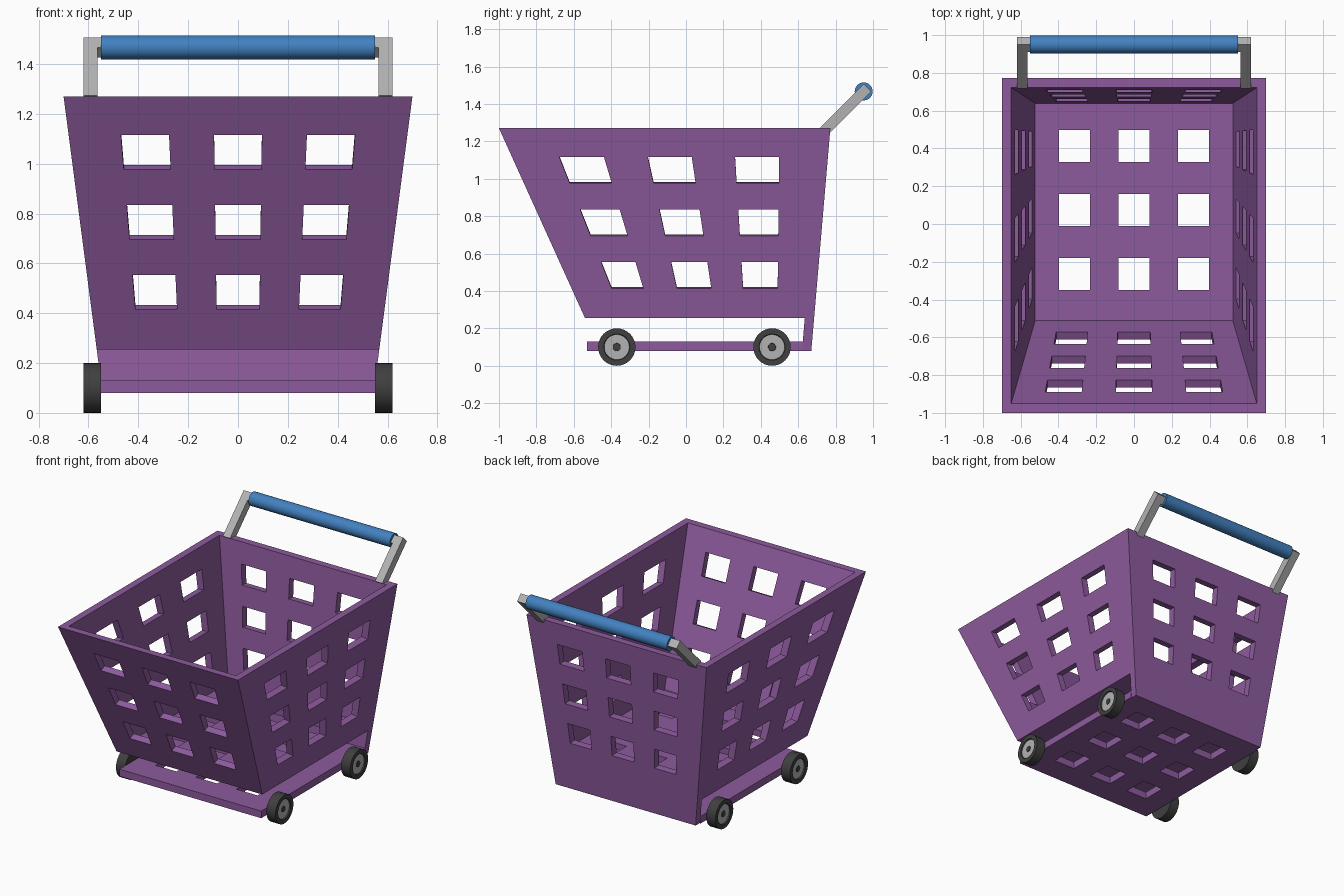
import bpy, bmesh, math
from mathutils import Vector, Matrix

if "Cube" in bpy.data.objects:
    bpy.data.objects.remove(bpy.data.objects["Cube"])


def material(name, rgb):
    m = bpy.data.materials.new(name)
    m.diffuse_color = (*rgb, 1)
    m.use_nodes = True
    m.node_tree.nodes["Principled BSDF"].inputs["Base Color"].default_value = m.diffuse_color
    return m


PURPLE = material("purple plastic", (0.27, 0.105, 0.34))
BLUE = material("blue grip", (0.055, 0.22, 0.53))
GREY = material("light grey metal", (0.45, 0.45, 0.45))
DARK = material("dark rubber", (0.05, 0.05, 0.05))


def finish(name, bm, *mats):
    bmesh.ops.recalc_face_normals(bm, faces=bm.faces)
    me = bpy.data.meshes.new(name)
    bm.to_mesh(me)
    bm.free()
    for m in mats:
        me.materials.append(m)
    ob = bpy.data.objects.new(name, me)
    bpy.context.collection.objects.link(ob)
    return ob


def smooth(ob):
    bpy.ops.object.select_all(action='DESELECT')
    ob.select_set(True)
    bpy.context.view_layer.objects.active = ob
    bpy.ops.object.shade_smooth_by_angle(angle=math.radians(35))


def panel(name, skin_a, skin_b):
    """Slab between two 8x8 point grids, leaving out the 3x3 hole cells."""
    bm = bmesh.new()
    a, b = ([[bm.verts.new(p) for p in row] for row in s] for s in (skin_a, skin_b))
    solid = {(i, j) for i in range(7) for j in range(7) if not (i % 2 and j % 2)}
    for i, j in solid:
        for g in (a, b):
            bm.faces.new((g[i][j], g[i + 1][j], g[i + 1][j + 1], g[i][j + 1]))
        sides = {(i - 1, j): ((i, j), (i, j + 1)), (i + 1, j): ((i + 1, j), (i + 1, j + 1)),
                 (i, j - 1): ((i, j), (i + 1, j)), (i, j + 1): ((i, j + 1), (i + 1, j + 1))}
        for other, ((p, q), (r, s)) in sides.items():
            if other not in solid:
                bm.faces.new((a[p][q], a[r][s], b[r][s], b[p][q]))
    return finish(name, bm, PURPLE)


# Basket outline: half width, front and back at a height, d = inward offset
LOW, TOP = 0.255, 1.27
def half(z, d=0): return 0.567 + 0.133 * (z - LOW) / (TOP - LOW) - d
def front(z, d=0): return -0.54 - 0.46 * (z - LOW) / (TOP - LOW) + d
def back(z, d=0): return 0.685 + 0.087 * (z - LOW) / (TOP - LOW) - d


ROWS = [LOW, 0.414, 0.554, 0.695, 0.835, 0.976, 1.116, TOP]
T = 0.05
# hole edges along each wall, at z = 0.42 and z = 1.12
FRONT_COLS = [(-0.412, -0.47), (-0.245, -0.277), (-0.086, -0.096),
              (0.086, 0.096), (0.245, 0.277), (0.412, 0.47)]
SIDE_COLS = [(-0.40, -0.679), (-0.23, -0.44), (-0.05, -0.205),
             (0.134, 0.03), (0.305, 0.262), (0.49, 0.498)]


def wall(name, cols, ends, plane, place):
    """ends(z, d): limits along the wall; plane(z, d): its position across."""
    slope = (plane(1) - plane(0))
    inward = 1 if plane(1, 0.1) > plane(1) else -1
    k = T / (1 + slope * slope)
    outer, inner = [], []
    for i in range(8):
        ro, ri = [], []
        for j, z in enumerate(ROWS):
            if i in (0, 7):
                u, ui = ends(z)[i // 7], ends(z, T)[i // 7]
            else:
                c = cols[i - 1]
                u = ui = c[0] + (c[1] - c[0]) * (z - 0.42) / 0.7
            ro.append(place(u, plane(z), z))
            if i in (0, 7) or j in (0, 7):
                ri.append(place(ui, plane(z, T), z))
            else:  # holes run square to the wall
                ri.append(place(u, plane(z) + inward * k, z - inward * slope * k))
        outer.append(ro)
        inner.append(ri)
    return panel(name, outer, inner)


def x_ends(z, d=0): return (-half(z, d), half(z, d))
def y_ends(z, d=0): return (front(z, d), back(z, d))


# Four basket walls
wall("basket_front", FRONT_COLS, x_ends, front, lambda u, p, z: (u, p, z))
wall("basket_back", FRONT_COLS, x_ends, back, lambda u, p, z: (u, p, z))
for s, side in ((1, "right"), (-1, "left")):
    wall("basket_" + side, SIDE_COLS, y_ends, half, lambda u, p, z: (s * p, u, z))

# Basket floor and lower tray, with matching holes
FX = [-0.397, -0.233, -0.083, 0.083, 0.233, 0.397]
FY = [-0.35, -0.18, -0.01, 0.159, 0.328, 0.497]


def flat(z, hx, y0, y1):
    return [[(x, y, z) for y in [y0] + FY + [y1]] for x in [-hx] + FX + [hx]]


panel("basket_floor", *(flat(z, half(z, T), front(z, T), back(z, T)) for z in (LOW, LOW + 0.045)))
panel("lower_tray", flat(0.08, 0.552, -0.53, 0.625), flat(0.13, 0.552, -0.53, 0.625))

# Back wall carried down to the tray
bm = bmesh.new()
v = [bm.verts.new((sx * half(z), back(z, d), z))
     for z in (0.08, LOW) for sx, d in ((-1, 0), (1, 0), (1, T), (-1, T))]
for f in ((0, 1, 2, 3), (4, 5, 6, 7), (0, 1, 5, 4), (1, 2, 6, 5), (2, 3, 7, 6), (3, 0, 4, 7)):
    bm.faces.new([v[n] for n in f])
finish("tray_back", bm, PURPLE)


def box(name, centre, size, tilt, mat):
    bm = bmesh.new()
    m = Matrix.Translation(centre) @ Matrix.Rotation(tilt, 4, 'X') @ Matrix.Diagonal((*size, 1))
    bmesh.ops.create_cube(bm, size=1, matrix=m)
    return finish(name, bm, mat)


# Handle: square bar bent into a U, with a round grip
BAR = Vector((0, 0.95, 1.467))
ALONG = Vector((0, 1, 1)).normalized()
W = 0.057
for s, side in ((1, "right"), (-1, "left")):
    mid = BAR + ALONG * (W / 2 - 0.165) + Vector((s * 0.592, 0, 0))
    box("handle_arm_" + side, mid, (W, W, 0.33), math.radians(-45), GREY)
box("handle_crossbar", BAR, (1.13, W, W), math.radians(-45), GREY)
bm = bmesh.new()
bmesh.ops.create_cone(bm, cap_ends=True, segments=32, radius1=0.048, radius2=0.048, depth=1.1,
                      matrix=Matrix.Translation(BAR) @ Matrix.Rotation(math.pi / 2, 4, 'Y'))
smooth(finish("handle_grip", bm, BLUE))


# Wheels: turned profile (radius, x), material per ring
def wheel(name, s, y):
    prof = [(0, 0.55), (0.1, 0.55), (0.1, 0.62), (0.07, 0.62), (0.067, 0.612),
            (0.021, 0.612), (0.02, 0.616), (0, 0.616)]
    ring_mat = [0, 0, 0, 0, 1, 0, 0]
    bm = bmesh.new()
    n = 32
    rings = []
    for r, x in prof:
        pts = [(s * x, y + r * math.cos(2 * math.pi * k / n), 0.1 + r * math.sin(2 * math.pi * k / n))
               for k in range(n if r else 1)]
        rings.append([bm.verts.new(p) for p in pts])
    for a, b, m in zip(rings, rings[1:], ring_mat):
        for k in range(n):
            q = (k + 1) % n
            vs = [a[k % len(a)], a[q % len(a)], b[q % len(b)], b[k % len(b)]]
            bm.faces.new(list(dict.fromkeys(vs))).material_index = m
    smooth(finish(name, bm, DARK, GREY))


for s, side in ((1, "right"), (-1, "left")):
    wheel("front_wheel_" + side, s, -0.37)
    wheel("back_wheel_" + side, s, 0.46)
